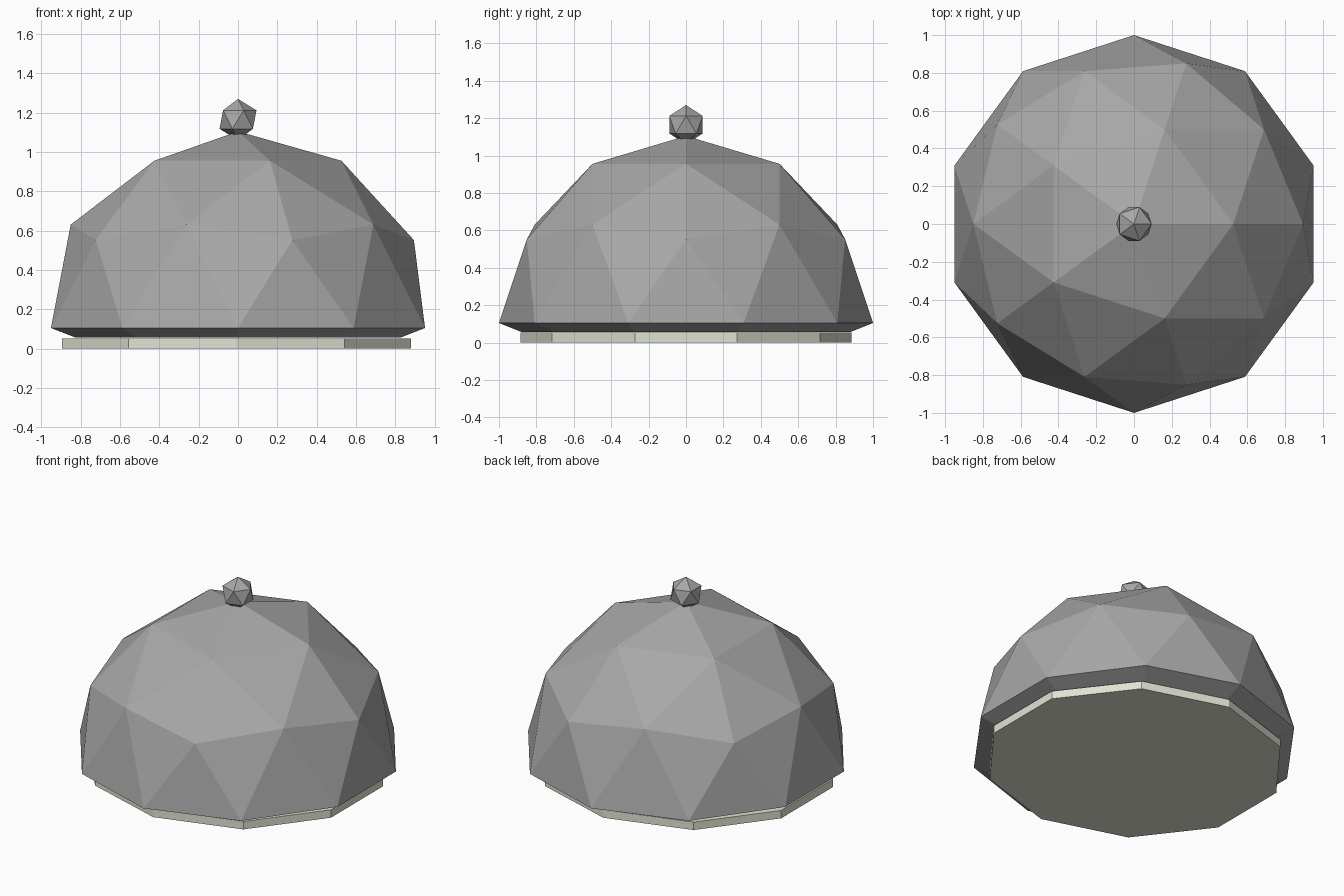
import bpy, bmesh
from mathutils import Matrix, Vector

cube = bpy.data.objects.get("Cube")
if cube:
    bpy.data.objects.remove(cube, do_unlink=True)


def make_material(name, rgb):
    mat = bpy.data.materials.new(name)
    mat.use_nodes = True
    color = (*rgb, 1.0)
    mat.diffuse_color = color
    mat.node_tree.nodes["Principled BSDF"].inputs["Base Color"].default_value = color
    return mat


def add_part(name, bm, mat):
    bmesh.ops.recalc_face_normals(bm, faces=bm.faces)
    mesh = bpy.data.meshes.new(name)
    bm.to_mesh(mesh)
    bm.free()
    mesh.materials.append(mat)
    obj = bpy.data.objects.new(name, mesh)
    bpy.context.collection.objects.link(obj)
    return obj


grey = make_material("stone grey", (0.39, 0.39, 0.39))
cream = make_material("pale cream", (0.74, 0.77, 0.64))

# Faceted dome: upper half of a low-poly sphere with a tapered underside
rim_z, under_z = 0.105, 0.057
bm = bmesh.new()
bmesh.ops.create_icosphere(bm, subdivisions=2, radius=1.0)
lower = [v for v in bm.verts if v.co.z < -0.01]
bmesh.ops.delete(bm, geom=lower, context='VERTS')
bmesh.ops.translate(bm, verts=bm.verts, vec=Vector((0, 0, rim_z)))
rim = [e for e in bm.edges if e.is_boundary]
new = bmesh.ops.extrude_edge_only(bm, edges=rim)["geom"]
for v in (g for g in new if isinstance(g, bmesh.types.BMVert)):
    v.co = (v.co.x * 0.87, v.co.y * 0.88, under_z)
bottom = [g for g in new if isinstance(g, bmesh.types.BMEdge) and g.is_boundary]
bmesh.ops.contextual_create(bm, geom=bottom)
add_part("dome", bm, grey)

# Ten-sided base plate, pointing to the front
plate_h = 0.053
bm = bmesh.new()
bmesh.ops.create_cone(bm, cap_ends=True, segments=10, radius1=1, radius2=1,
                      depth=plate_h,
                      matrix=Matrix.Translation((0, 0, plate_h / 2)))
bmesh.ops.scale(bm, verts=bm.verts, vec=Vector((0.933, 0.885, 1)))
bmesh.ops.translate(bm, verts=bm.verts, vec=Vector((-0.008, 0, 0)))
add_part("base_plate", bm, cream)

# Small faceted knob on the top
bm = bmesh.new()
bmesh.ops.create_icosphere(bm, subdivisions=1, radius=0.105,
                           matrix=Matrix.Translation((0, 0, 1.165)))
add_part("top_knob", bm, grey)
